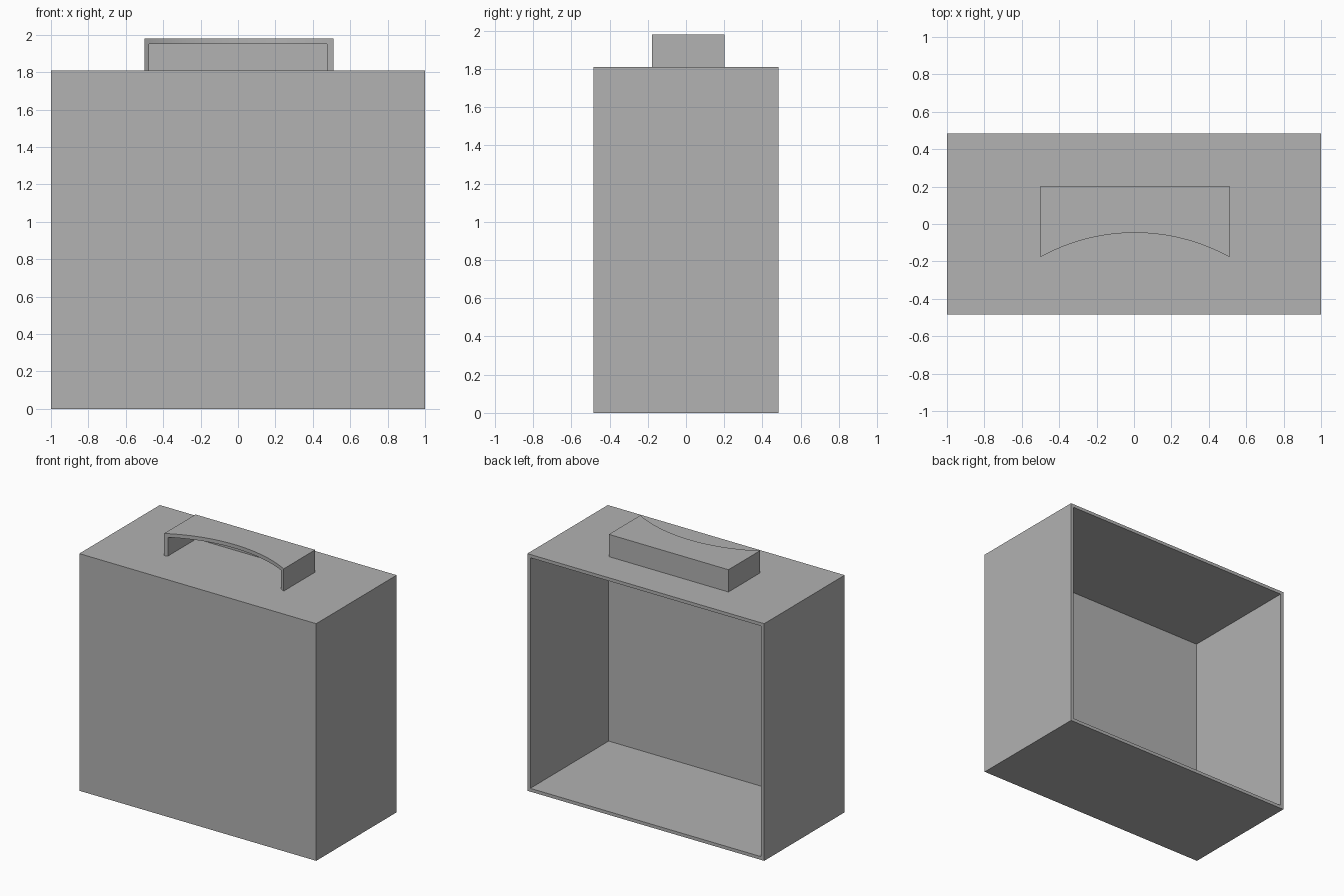
import bpy
import bmesh
from math import sin, cos, asin

default = bpy.data.objects.get("Cube")
if default:
    bpy.data.objects.remove(default, do_unlink=True)

WALL = 0.025
TOP = 1.81

grey = bpy.data.materials.new("plain grey")
grey.use_nodes = True
grey.diffuse_color = (0.445, 0.445, 0.445, 1)
grey.node_tree.nodes["Principled BSDF"].inputs["Base Color"].default_value = grey.diffuse_color


def make_object(name, bm):
    bmesh.ops.recalc_face_normals(bm, faces=bm.faces)
    mesh = bpy.data.meshes.new(name)
    bm.to_mesh(mesh)
    bm.free()
    mesh.materials.append(grey)
    obj = bpy.data.objects.new(name, mesh)
    bpy.context.collection.objects.link(obj)
    return obj


def box(low, high):
    bm = bmesh.new()
    bmesh.ops.create_cube(bm, size=1)
    for v in bm.verts:
        for i in range(3):
            v.co[i] = low[i] if v.co[i] < 0 else high[i]
    return bm


def prism(outline, z0, z1):
    bm = bmesh.new()
    face = bm.faces.new([bm.verts.new((x, y, z0)) for x, y in outline])
    result = bmesh.ops.extrude_face_region(bm, geom=[face])
    for v in result["geom"]:
        if isinstance(v, bmesh.types.BMVert):
            v.co.z = z1
    return bm


# Case: hollow box with an open back
bm = box((-1, -0.485, 0), (1, 0.485, TOP))
back = [f for f in bm.faces if f.calc_center_median().y > 0.4]
bmesh.ops.delete(bm, geom=back, context='FACES_ONLY')
case = make_object("case", bm)
shell = case.modifiers.new("walls", 'SOLIDIFY')
shell.thickness = WALL
shell.offset = -1
shell.use_even_offset = True

# Handle: block with a concave front arc, hollowed from the front
left, right, front, rear, sagitta = -0.5, 0.51, -0.177, 0.202, 0.13
middle, half = (left + right) / 2, (right - left) / 2
radius = (half ** 2 + sagitta ** 2) / (2 * sagitta)
angle = asin(half / radius)
steps = 32
arc = []
for i in range(steps + 1):
    a = angle * (2 * i / steps - 1)
    arc.append((middle + radius * sin(a), front + sagitta - radius * (1 - cos(a))))
handle = make_object("handle", prism(arc + [(right, rear), (left, rear)], TOP, 1.98))

# Hollow of the handle
cutter = make_object("handle_hollow_cutter",
                     box((left + WALL, -0.4, TOP - 0.1), (right - 0.035, rear - WALL, 1.952)))
cutter.hide_render = True
cutter.hide_set(True)
cut = handle.modifiers.new("hollow", 'BOOLEAN')
cut.operation = 'DIFFERENCE'
cut.solver = 'EXACT'
cut.object = cutter

# Bake the hollow, then smooth the arc while keeping edges sharp
bpy.ops.object.select_all(action='DESELECT')
handle.select_set(True)
bpy.context.view_layer.objects.active = handle
bpy.ops.object.modifier_apply(modifier=cut.name)
bpy.data.objects.remove(cutter, do_unlink=True)
bpy.ops.object.shade_smooth_by_angle()
